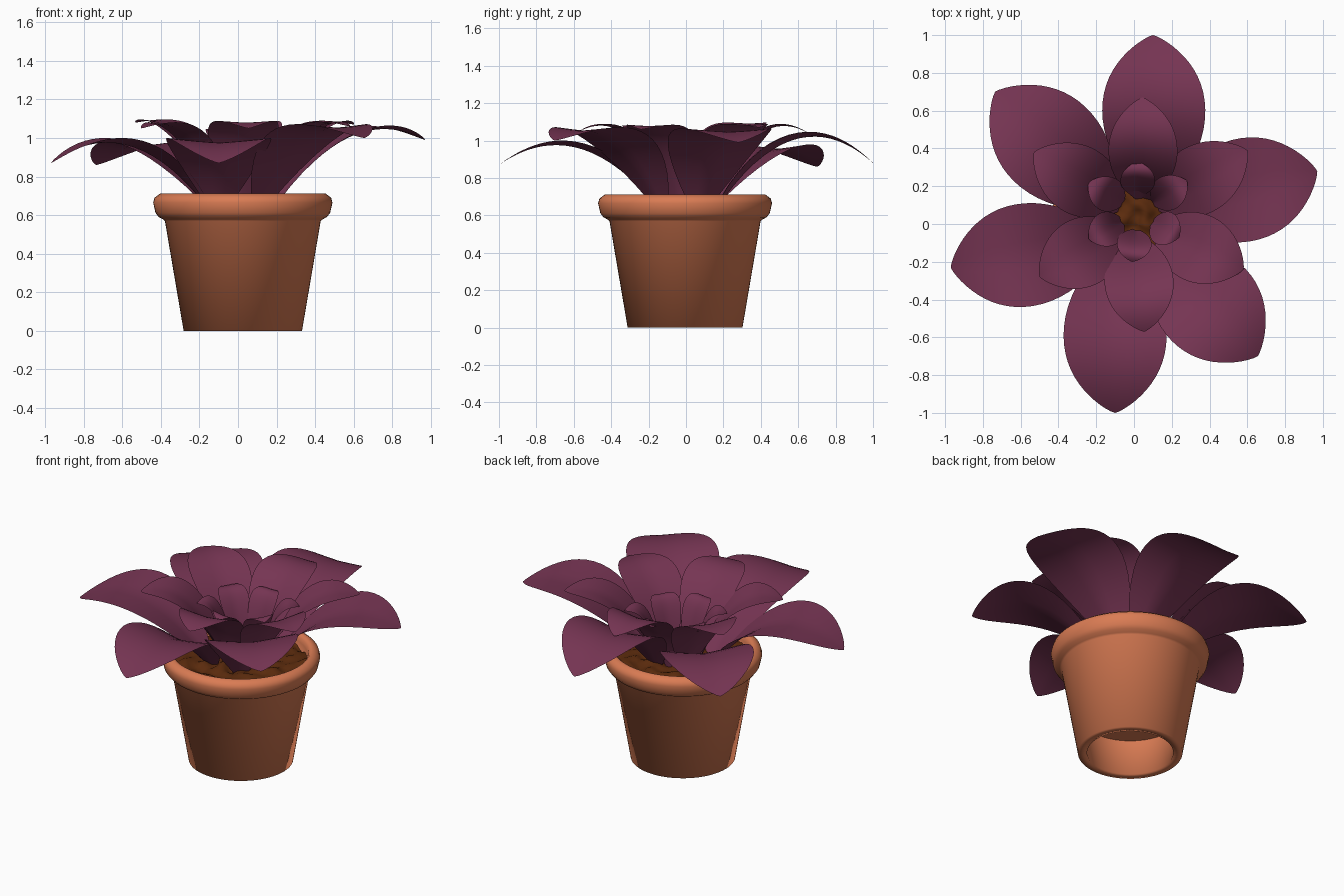
import bpy, math
from mathutils import Vector, noise

if "Cube" in bpy.data.objects:
    bpy.data.objects.remove(bpy.data.objects["Cube"])

POT_X, POT_Y = 0.025, -0.005


def material(name, rgb):
    m = bpy.data.materials.new(name)
    m.diffuse_color = (*rgb, 1)
    m.use_nodes = True
    m.node_tree.nodes["Principled BSDF"].inputs["Base Color"].default_value = m.diffuse_color
    return m


terracotta = material("terracotta", (0.70, 0.20, 0.088))
earth = material("dark_earth", (0.105, 0.024, 0.004))
purple = material("purple_leaf", (0.18, 0.035, 0.086))


def make(name, verts, faces, mat, angle):
    me = bpy.data.meshes.new(name)
    me.from_pydata(verts, [], faces)
    me.materials.append(mat)
    ob = bpy.data.objects.new(name, me)
    bpy.context.collection.objects.link(ob)
    bpy.ops.object.select_all(action='DESELECT')
    bpy.context.view_layer.objects.active = ob
    ob.select_set(True)
    bpy.ops.object.shade_smooth_by_angle(angle=math.radians(angle))
    return ob


def lathe(name, profile, mat, closed, n=64, bump=0.0):
    """Spin an (r, z) profile about the pot axis."""
    verts, faces, m = [], [], len(profile)
    for i in range(n):
        a = 2 * math.pi * i / n
        for r, z in profile:
            x, y = r * math.cos(a), r * math.sin(a)
            dz = bump * noise.noise(Vector((x * 14, y * 14, 0))) if bump else 0
            verts.append((POT_X + x, POT_Y + y, z + dz))
    for i in range(n):
        for j in range(m if closed else m - 1):
            k, b, c = (j + 1) % m, i * m, ((i + 1) % n) * m
            faces.append((b + j, b + k, c + k, c + j))
    return make(name, verts, faces, mat, angle=120)


# Pot: hollow tapered body, heavy rounded rim, open underside
pot_profile = [
    (0.253, 0.0), (0.307, 0.0), (0.404, 0.57),
    (0.414, 0.578), (0.436, 0.590), (0.453, 0.612), (0.465, 0.665),
    (0.458, 0.690), (0.430, 0.711), (0.412, 0.709), (0.398, 0.695),
    (0.392, 0.67), (0.385, 0.62), (0.352, 0.58)]
lathe("pot", pot_profile[::-1], terracotta, True)
# Plate inside the pot, seen through the open underside
lathe("pot_floor", [(0.295, 0.25), (0.0005, 0.25)], terracotta, False)
# Lumpy soil
lathe("soil", [(0.0005 + 0.398 * i / 20, 0.645) for i in range(21)],
      earth, False, bump=0.035)


def leaf(name, base, tip, crest, half_width, reach):
    """Arching leaf: quadratic curve from base to tip, creased and cupped."""
    p0 = Vector((*base, 0.60))
    p2 = Vector(tip)
    p1 = p0.lerp(p2, reach)
    p1.z = crest
    along = Vector((p2.x - p0.x, p2.y - p0.y, 0)).normalized()
    side = Vector((-along.y, along.x, 0))
    rows, cols = 22, 8
    verts, faces = [], []
    for i in range(rows + 1):
        t = 1 - (1 - i / rows) ** 1.5
        c = p0 * (1 - t) ** 2 + p1 * 2 * t * (1 - t) + p2 * t * t
        tangent = (p1 - p0) * (1 - t) + (p2 - p1) * t
        up = tangent.cross(side).normalized()
        w = half_width * (t * (1 - t) ** 0.8 / 0.29 + 0.10 * (1 - t) + 0.003)
        cup = 0.02 + 0.2 * (1 - t)
        for j in range(cols + 1):
            v = 2 * j / cols - 1
            verts.append(c + side * (w * v) + up * (cup * w * abs(v) ** 1.2))
    for i in range(rows):
        for j in range(cols):
            a = i * (cols + 1) + j
            faces.append((a, a + cols + 1, a + cols + 2, a + 1))
    make(name, verts, faces, purple, 60)


# Outer leaves: base, tip, crest height
outer = [((0.11, 0.14), (0.10, 1.00, 0.88), 1.265),
         ((0.16, 0.07), (0.97, 0.28, 0.99), 1.205),
         ((0.10, -0.12), (0.655, -0.70, 1.00), 1.21),
         ((-0.10, -0.12), (-0.10, -1.00, 0.87), 1.175),
         ((-0.13, -0.09), (-0.97, -0.23, 0.87), 1.175),
         ((-0.11, 0.10), (-0.735, 0.70, 0.86), 1.14)]
for i, (b, t, c) in enumerate(outer):
    leaf(f"outer_leaf_{i + 1}", b, t, c, 0.260, 0.50)

# Middle leaves
middle = [((0.05, 0.12), (0.045, 0.67, 1.03), 1.23),
          ((0.11, 0.09), (0.60, 0.39, 1.07), 1.165),
          ((0.11, -0.02), (0.58, -0.24, 1.06), 1.17),
          ((0.0, -0.06), (0.055, -0.57, 1.05), 1.20),
          ((-0.06, -0.03), (-0.50, -0.28, 1.05), 1.18),
          ((-0.06, 0.09), (-0.53, 0.38, 1.08), 1.165)]
for i, (b, t, c) in enumerate(middle):
    leaf(f"middle_leaf_{i + 1}", b, t, c, 0.174, 0.43)

# Small heart leaves
inner_tips = [(0.02, 0.33), (0.28, 0.23), (0.24, -0.07),
              (-0.01, -0.20), (-0.24, -0.08), (-0.24, 0.22)]
for i, (x, y) in enumerate(inner_tips):
    d = Vector((x - 0.02, y - 0.06)).normalized() * 0.09
    leaf(f"inner_leaf_{i + 1}", (0.02 + d.x, 0.06 + d.y), (x, y, 0.965), 1.06, 0.088, 0.38)
